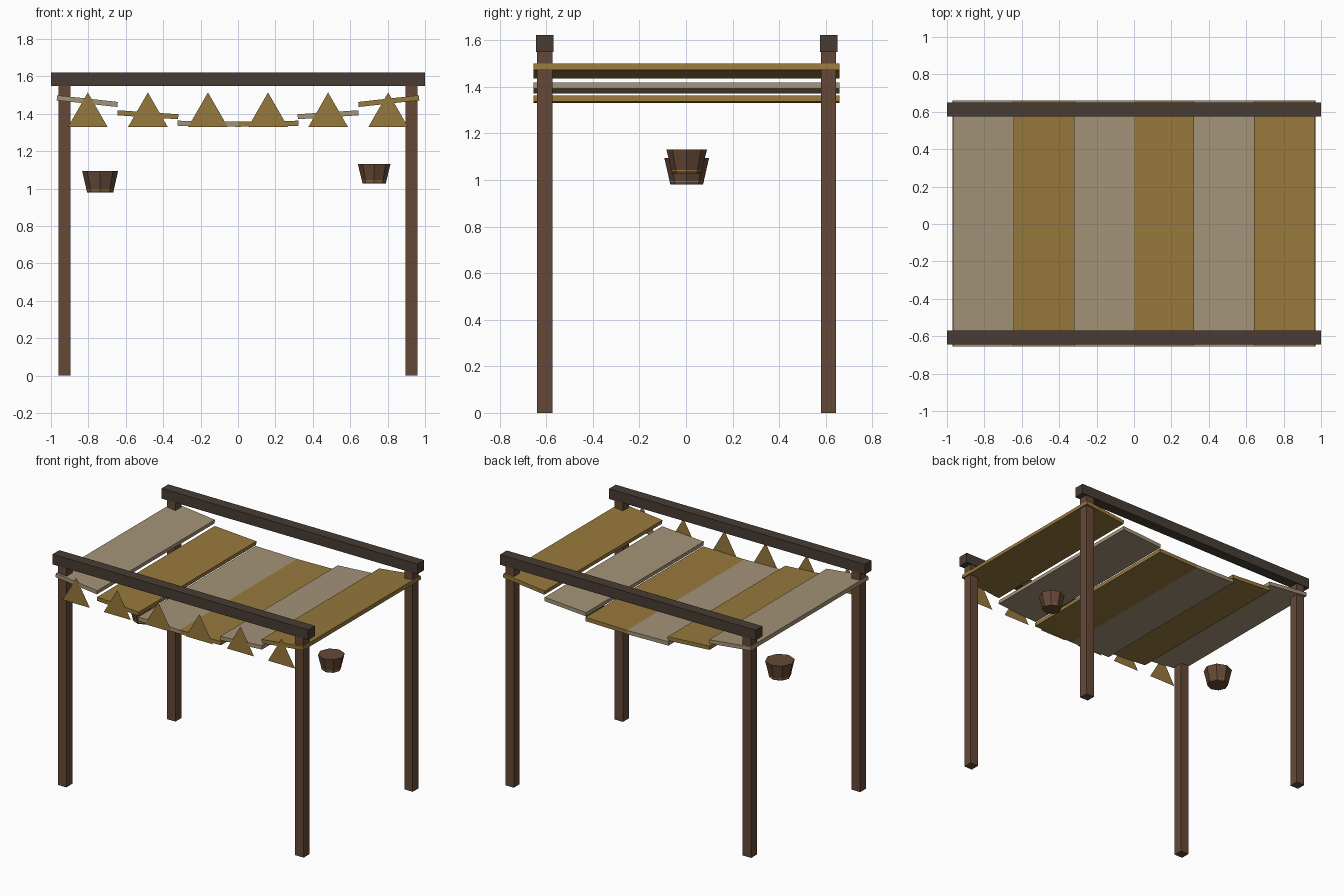
import bpy
from math import radians

if "Cube" in bpy.data.objects:
    bpy.data.objects.remove(bpy.data.objects["Cube"])

DY = 0.003  # frame sits slightly back so the bunting plane keeps the model centred


def material(name, rgb):
    m = bpy.data.materials.new(name)
    m.diffuse_color = (*rgb, 1)
    m.use_nodes = True
    m.node_tree.nodes["Principled BSDF"].inputs["Base Color"].default_value = m.diffuse_color
    return m


post_wood = material("post_wood", (0.13, 0.066, 0.038))
beam_wood = material("beam_wood", (0.066, 0.046, 0.034))
gold = material("gold_cloth", (0.31, 0.19, 0.045))
beige = material("beige_cloth", (0.37, 0.295, 0.19))


def box(name, loc, size, mat, tilt=0.0):
    bpy.ops.mesh.primitive_cube_add(size=1, location=loc)
    ob = bpy.context.object
    ob.name = name
    ob.scale = size
    ob.rotation_euler.y = tilt
    ob.data.materials.append(mat)
    return ob


def cone(name, loc, r_bottom, r_top, depth, mat):
    bpy.ops.mesh.primitive_cone_add(vertices=8, radius1=r_bottom, radius2=r_top,
                                    depth=depth, location=loc)
    ob = bpy.context.object
    ob.name = name
    ob.data.materials.append(mat)
    return ob


# Posts and long beams
for sy, row in ((-1, "front"), (1, "back")):
    y = sy * 0.609 + DY
    for sx, side in ((-1, "left"), (1, "right")):
        box(f"{row}_{side}_post", (sx * 0.928, y, 0.778), (0.066, 0.066, 1.556), post_wood)
    box(f"{row}_beam", (0, y, 1.586), (2.0, 0.075, 0.072), beam_wood)

# Sagging canopy strips: (distance from middle, height, tilt)
strips = ((0.161, 1.347, 1.0), (0.482, 1.395, 3.7), (0.806, 1.468, 6.3))
for sx, side in ((-1, "left"), (1, "right")):
    for i, (x, z, tilt) in enumerate(strips):
        mat = gold if (i % 2 == 0) == (sx > 0) else beige
        box(f"canopy_strip_{side}_{i + 1}", (sx * x, DY, z), (0.326, 1.314, 0.027),
            mat, -sx * radians(tilt))

# Triangular bunting flags along the front
for i in range(6):
    x = -0.803 + i * 0.3212
    me = bpy.data.meshes.new(f"bunting_flag_{i + 1}")
    me.from_pydata([(x - 0.106, -0.66, 1.33), (x + 0.106, -0.66, 1.33), (x, -0.66, 1.514)],
                   [], [(0, 1, 2)])
    me.materials.append(gold)
    bpy.context.collection.objects.link(bpy.data.objects.new(me.name, me))

# Hanging pots with a thin gold band near the base
for side, x, z0, h, rb, rt in (("left", -0.737, 0.98, 0.114, 0.07, 0.096),
                               ("right", 0.728, 1.027, 0.104, 0.062, 0.087)):
    cone(f"{side}_pot", (x, DY, z0 + h / 2), rb, rt, h, post_wood)
    cone(f"{side}_pot_band", (x, DY, z0 + 0.013), rb + 0.004, rb + 0.004, 0.005, gold)
